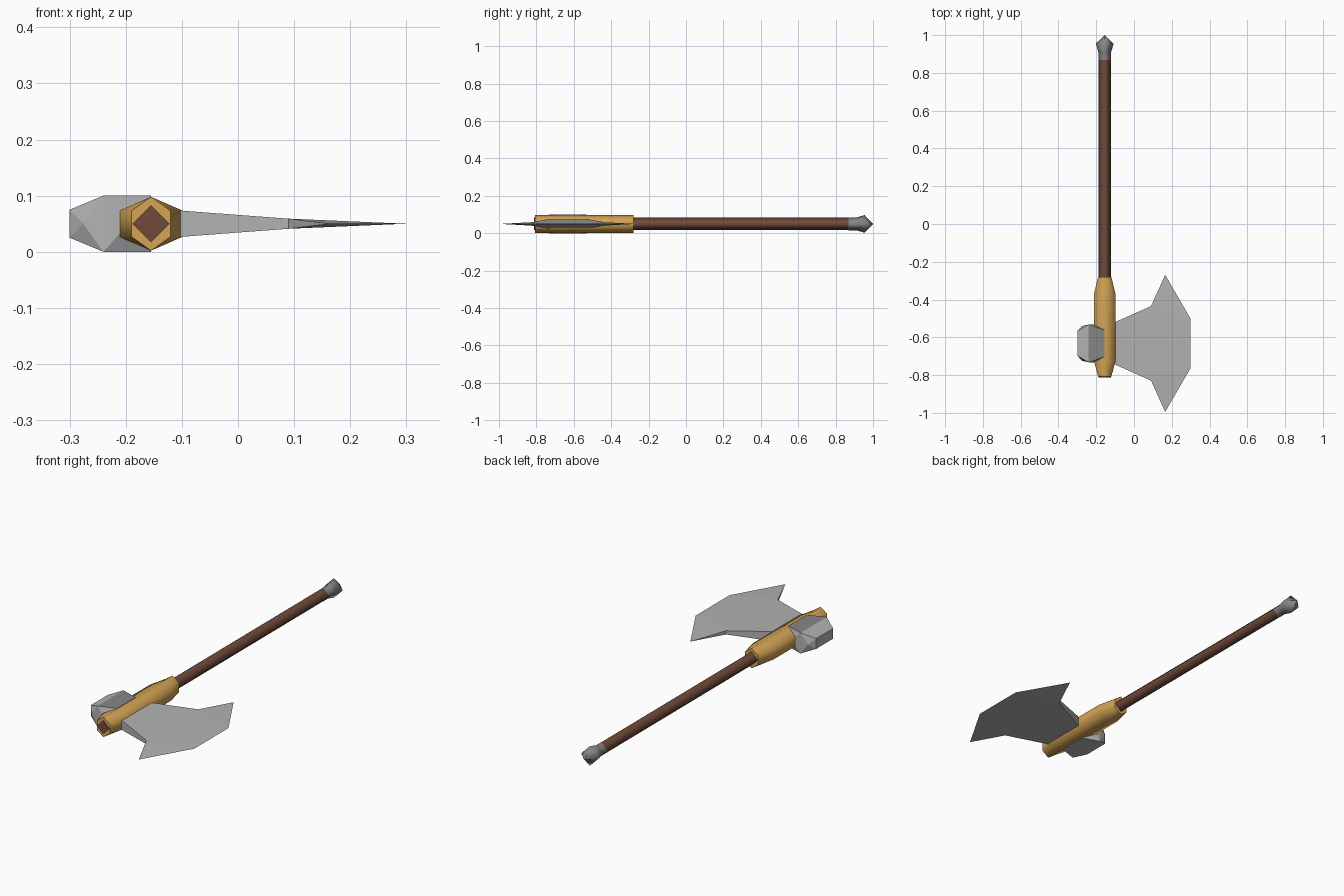
import bpy, bmesh
from mathutils import Vector

if "Cube" in bpy.data.objects:
    bpy.data.objects.remove(bpy.data.objects["Cube"])

AXIS_X, AXIS_Z, HEAD_Y = -0.155, 0.05, -0.632


def material(name, rgb):
    m = bpy.data.materials.new(name)
    m.diffuse_color = (*rgb, 1)
    m.use_nodes = True
    m.node_tree.nodes["Principled BSDF"].inputs["Base Color"].default_value = m.diffuse_color
    return m


steel = material("light steel", (0.45, 0.45, 0.45))
dark_steel = material("dark steel", (0.24, 0.24, 0.24))
gold = material("gold", (0.66, 0.37, 0.09))
wood = material("brown wood", (0.16, 0.07, 0.042))


def finish(name, bm, *mats):
    bmesh.ops.recalc_face_normals(bm, faces=bm.faces)
    mesh = bpy.data.meshes.new(name)
    bm.to_mesh(mesh)
    bm.free()
    for m in mats:
        mesh.materials.append(m)
    obj = bpy.data.objects.new(name, mesh)
    bpy.context.collection.objects.link(obj)
    return obj


def loft(name, sections, mat):
    """Skin (y, [(dx, dz), ...]) rings along the haft axis, smooth sides and flat caps."""
    bm = bmesh.new()
    rings = [[bm.verts.new((AXIS_X + dx, y, AXIS_Z + dz)) for dx, dz in pts]
             for y, pts in sections]
    for a, b in zip(rings, rings[1:]):
        n = len(a)
        for i in range(n):
            j = (i + 1) % n
            bm.faces.new((a[i], a[j], b[j], b[i])).smooth = True
    for end in (rings[0], rings[-1]):
        bm.faces.new(end)
        for i in range(len(end)):
            bm.edges.get((end[i], end[i - 1])).smooth = False
    return finish(name, bm, mat)


def diamond(r):
    return [(r, 0), (0, r), (-r, 0), (0, -r)]


def hexagon(w):
    return [(w, 0.023), (0, 0.048), (-w, 0.023), (-w, -0.023), (0, -0.048), (w, -0.023)]


# Haft, pommel and socket
loft("handle", [(-0.812, diamond(0.033)), (0.88, diamond(0.033))], wood)
loft("pommel", [(0.868, diamond(0.034)), (0.91, diamond(0.034)),
                (0.955, diamond(0.047)), (1.0, diamond(0.001))], dark_steel)
loft("socket", [(-0.808, hexagon(0.035)), (-0.725, hexagon(0.057)),
                (-0.37, hexagon(0.057)), (-0.28, hexagon(0.035))], gold)

# Blade: (x, half width, half thickness), thinning to the tips and cutting edge
bm = bmesh.new()
root, shoulder = (-0.11, 0.108, 0.024), (0.09, 0.197, 0.009)
tip, edge = (0.165, 0.363, 0), (0.3, 0.13, 0)


def corner(p, side, up):
    return bm.verts.new((p[0], HEAD_Y + side * p[1], AXIS_Z + up * p[2]))


v = {(k, s, u): corner(p, s, u) for k, p in
     (("root", root), ("shoulder", shoulder), ("tip", tip), ("edge", edge))
     for s in (-1, 1) for u in (-1, 1)}
for u in (-1, 1):
    for a, b in (("root", "shoulder"), ("shoulder", "edge")):
        bm.faces.new((v[a, -1, u], v[b, -1, u], v[b, 1, u], v[a, 1, u]))
    for s in (-1, 1):
        bm.faces.new((v["shoulder", s, u], v["tip", s, u], v["edge", s, u]))
for s in (-1, 1):
    for a, b in (("root", "shoulder"), ("shoulder", "tip")):
        bm.faces.new((v[a, s, -1], v[b, s, -1], v[b, s, 1], v[a, s, 1]))
bm.faces.new([v["root", s, u] for s, u in ((-1, -1), (1, -1), (1, 1), (-1, 1))])
bmesh.ops.remove_doubles(bm, verts=bm.verts, dist=0.0001)
finish("blade", bm, steel)

# Faceted hammer behind the socket, mirrored across its own centre
bm = bmesh.new()
points = set()
for x, y, z in ((-0.3, 0.065, 0.025), (-0.276, 0.092, 0), (-0.24, 0.1, 0.05),
                (-0.155, 0.07, 0.05), (-0.195, 0.101, 0)):
    for s in (-1, 1):
        for u in (-1, 1):
            points.add((x, HEAD_Y + s * y, AXIS_Z + u * z))
for p in sorted(points):
    bm.verts.new(p)
bmesh.ops.convex_hull(bm, input=bm.verts)
bmesh.ops.recalc_face_normals(bm, faces=bm.faces)
# Dark upper face
for f in bm.faces:
    f.material_index = 1 if f.normal.dot(Vector((0, 0, 1))) > 0.95 else 0
finish("hammer", bm, steel, dark_steel)
